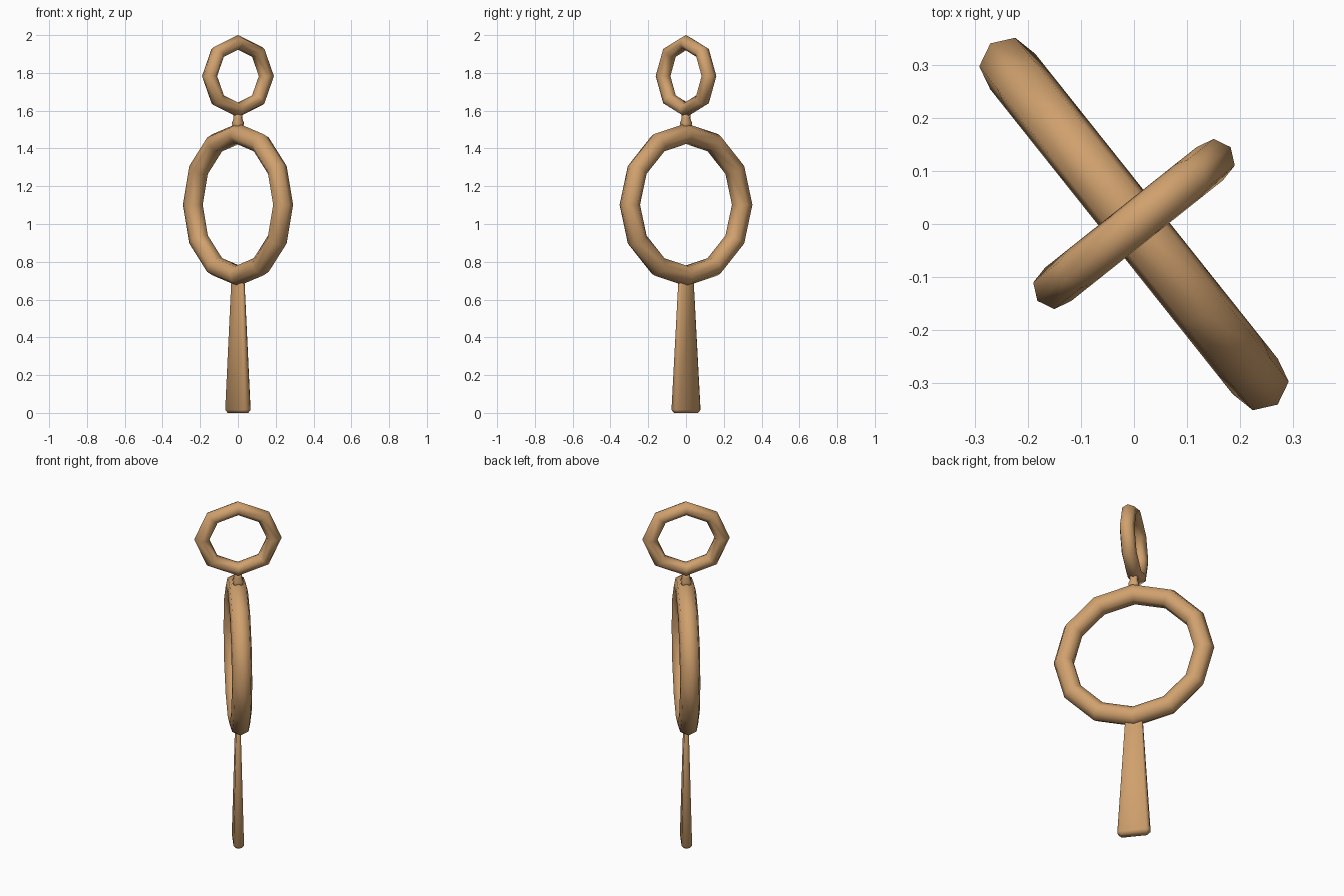
import bpy, bmesh, math

if "Cube" in bpy.data.objects:
    bpy.data.objects.remove(bpy.data.objects["Cube"])

wood = bpy.data.materials.new("tan_wood")
wood.diffuse_color = (0.63, 0.355, 0.155, 1)
wood.use_nodes = True
wood.node_tree.nodes["Principled BSDF"].inputs["Base Color"].default_value = wood.diffuse_color

YAW = math.radians(-51.5)  # plane of the large ring and handle


def finish(obj, name):
    obj.name = name
    obj.data.materials.append(wood)
    for p in obj.data.polygons:
        p.use_smooth = True


def ring(name, z, yaw, major, minor, segments, squash):
    """Upright faceted ring with a seven-sided tube."""
    bpy.ops.mesh.primitive_torus_add(
        major_segments=segments, minor_segments=7,
        major_radius=major, minor_radius=minor,
        location=(0, 0, z), rotation=(math.pi / 2, 0, yaw))
    obj = bpy.context.object
    obj.scale = (1, squash, 1)
    finish(obj, name)


def loft(name, levels, yaw):
    """Chamfered rectangular sections (z, half width, half depth, chamfer) joined in a stack."""
    bm = bmesh.new()
    loops = []
    for z, w, t, c in levels:
        pts = [(w, t - c), (w - c, t), (c - w, t), (-w, t - c),
               (-w, c - t), (c - w, -t), (w - c, -t), (w, c - t)]
        loops.append([bm.verts.new((x, y, z)) for x, y in pts])
    for a, b in zip(loops, loops[1:]):
        for i in range(8):
            j = (i + 1) % 8
            bm.faces.new((a[i], a[j], b[j], b[i]))
    bm.faces.new(loops[0][::-1])
    bm.faces.new(loops[-1])
    mesh = bpy.data.meshes.new(name)
    bm.to_mesh(mesh)
    bm.free()
    obj = bpy.data.objects.new(name, mesh)
    bpy.context.collection.objects.link(obj)
    obj.rotation_euler.z = yaw
    finish(obj, name)


# Two rings, set at right angles to each other
ring("large_ring", 1.102, YAW, 0.38, 0.0555, 12, 0.99)
ring("small_ring", 1.783, YAW + math.pi / 2, 0.192, 0.041, 8, 0.933)

# Flat handle, wide at the foot and thin where it meets the ring
loft("handle", [(0, 0.073, 0.016, 0.006), (0.016, 0.088, 0.028, 0.015),
                (0.70, 0.047, 0.012, 0.006), (0.715, 0.04, 0.008, 0.004)], YAW)

# Short neck joining the rings
loft("neck", [(1.50, 0.022, 0.022, 0.010), (1.535, 0.028, 0.028, 0.012),
              (1.56, 0.020, 0.020, 0.009), (1.60, 0.023, 0.023, 0.010)], YAW)
